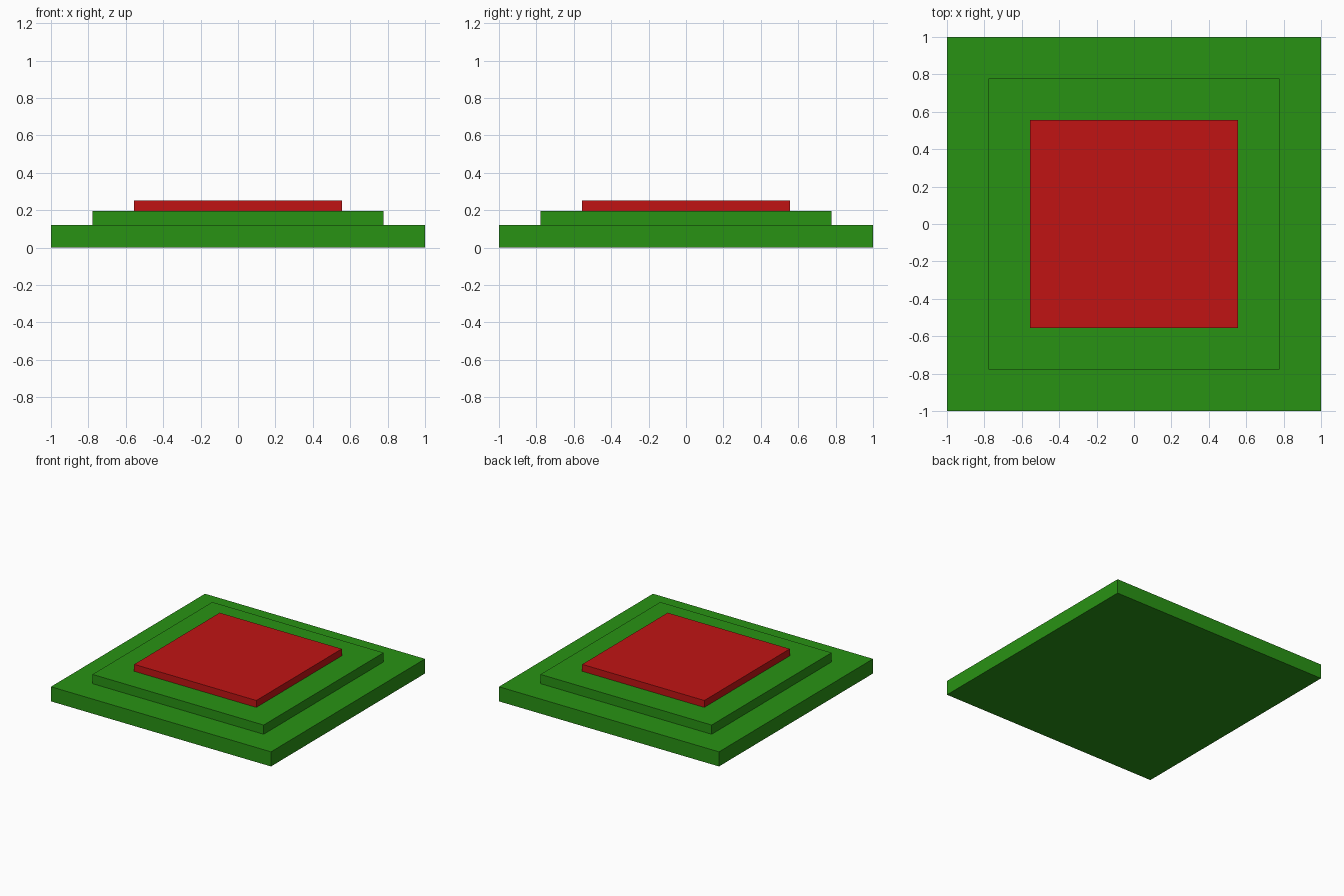
import bpy

if "Cube" in bpy.data.objects:
    bpy.data.objects.remove(bpy.data.objects["Cube"])


def make_material(name, rgb):
    mat = bpy.data.materials.new(name)
    mat.diffuse_color = (*rgb, 1.0)
    mat.use_nodes = True
    mat.node_tree.nodes["Principled BSDF"].inputs["Base Color"].default_value = mat.diffuse_color
    return mat


def slab(name, width, bottom, top, mat):
    """Square slab centred on the z axis, spanning bottom to top."""
    bpy.ops.mesh.primitive_cube_add(size=1, location=(0, 0, (bottom + top) / 2))
    obj = bpy.context.object
    obj.name = name
    obj.scale = (width, width, top - bottom)
    bpy.ops.object.transform_apply(location=False, rotation=False, scale=True)
    obj.data.materials.append(mat)
    return obj


green = make_material("green", (0.022, 0.29, 0.007))
red = make_material("red", (0.53, 0.007, 0.007))

# Stepped square platform: two green tiers and a red top pad
slab("base_tier", 2.0, 0.0, 0.12, green)
slab("middle_tier", 1.556, 0.12, 0.196, green)
slab("top_pad", 1.11, 0.196, 0.253, red)
